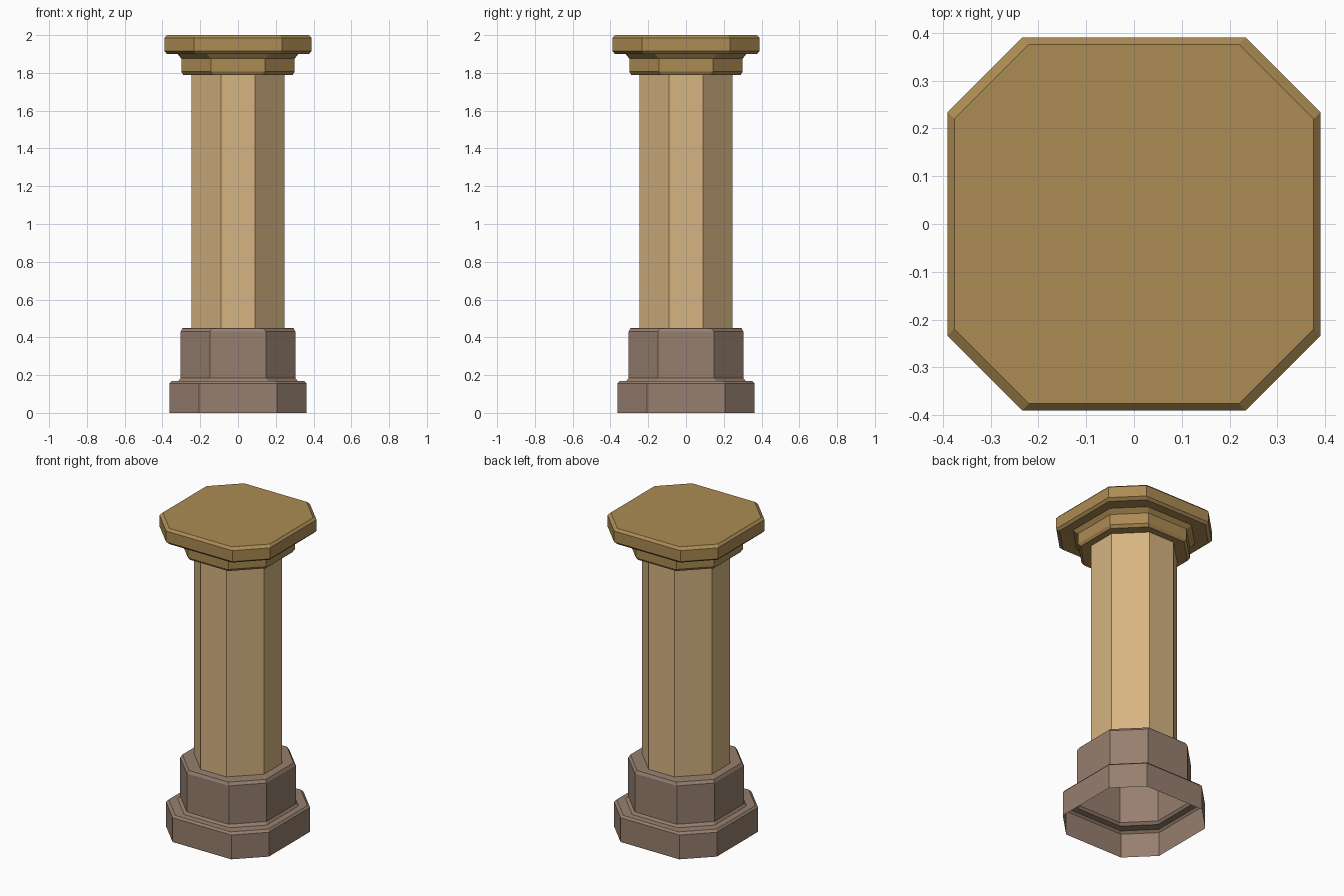
import bpy
import bmesh

CHAMFER = 0.156  # same corner cut on every level


def make_material(name, rgb):
    mat = bpy.data.materials.new(name)
    mat.use_nodes = True
    mat.diffuse_color = (*rgb, 1)
    mat.node_tree.nodes["Principled BSDF"].inputs["Base Color"].default_value = (*rgb, 1)
    return mat


def octagon(bm, half, z):
    """Counter-clockwise ring: a square with its corners cut."""
    flat = half - CHAMFER
    ring = []
    x, y, u, v = half, -flat, half, flat
    for _ in range(4):
        ring += [bm.verts.new((x, y, z)), bm.verts.new((u, v, z))]
        x, y, u, v = -y, x, -v, u
    return ring


def loft(name, profile, mat, cap_top=False):
    """Stack octagons from a list of (half width, height)."""
    bm = bmesh.new()
    rings = [octagon(bm, half, z) for half, z in profile]
    for low, high in zip(rings, rings[1:]):
        for i in range(8):
            j = (i + 1) % 8
            bm.faces.new((low[i], low[j], high[j], high[i]))
    if cap_top:
        bm.faces.new(rings[-1])
    mesh = bpy.data.meshes.new(name)
    bm.to_mesh(mesh)
    bm.free()
    mesh.materials.append(mat)
    obj = bpy.data.objects.new(name, mesh)
    bpy.context.collection.objects.link(obj)
    return obj


cube = bpy.data.objects.get("Cube")
if cube:
    bpy.data.objects.remove(cube, do_unlink=True)

stone = make_material("brown_stone", (0.305, 0.212, 0.156))
sand = make_material("pale_sandstone", (0.672, 0.456, 0.220))
ochre = make_material("dark_ochre", (0.413, 0.258, 0.087))

# Stepped plinth, a shell open underneath
loft("plinth", [(0.363, 0), (0.363, 0.155), (0.352, 0.168), (0.315, 0.17),
                (0.304, 0.185), (0.304, 0.43), (0.295, 0.448), (0.247, 0.45)], stone)

# Plain shaft
loft("shaft", [(0.247, 0.45), (0.247, 1.79)], sand)

# Capital: neck band, flare and wide top slab
loft("capital", [(0.247, 1.79), (0.29, 1.79), (0.3, 1.807), (0.3, 1.875),
                 (0.32, 1.9), (0.376, 1.9), (0.39, 1.915), (0.39, 1.985),
                 (0.376, 2.0)], ochre, cap_top=True)
